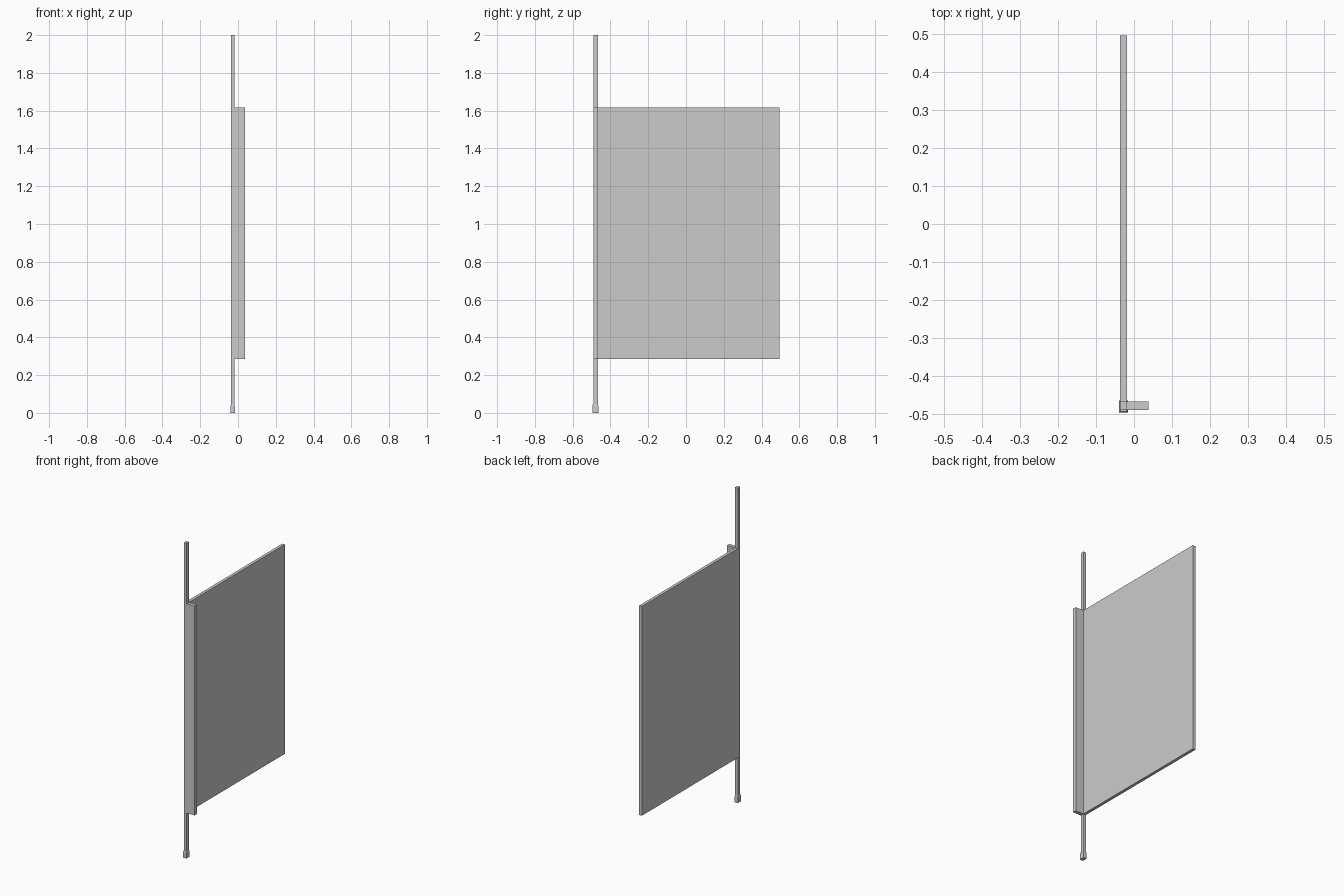
import bpy, bmesh

if "Cube" in bpy.data.objects:
    bpy.data.objects.remove(bpy.data.objects["Cube"])


def block(name, x, y, z, top_inset=0.0):
    """Box from (min, max) ranges; top_inset narrows the upper face."""
    bm = bmesh.new()
    rings = []
    for h, i in ((z[0], 0.0), (z[1], top_inset)):
        rings.append([bm.verts.new(p) for p in (
            (x[0] + i, y[0] + i, h), (x[1] - i, y[0] + i, h),
            (x[1] - i, y[1] - i, h), (x[0] + i, y[1] - i, h))])
    low, high = rings
    bm.faces.new(low[::-1])
    bm.faces.new(high)
    for k in range(4):
        n = (k + 1) % 4
        bm.faces.new((low[k], low[n], high[n], high[k]))
    mesh = bpy.data.meshes.new(name)
    bm.to_mesh(mesh)
    bm.free()
    obj = bpy.data.objects.new(name, mesh)
    bpy.context.collection.objects.link(obj)
    return obj


POST_X, POST_Y = (-0.037, -0.018), (-0.490, -0.467)
PANEL_Z = (0.286, 1.616)

# Upright post, running the full height above the foot
block("post", POST_X, POST_Y, (0.044, 2.0))

# Foot: square cap with a tapered collar
block("foot", (-0.039, -0.016), (-0.496, -0.464), (0.0, 0.036))
block("foot_collar", (-0.039, -0.016), (-0.496, -0.464), (0.036, 0.046), 0.003)

# Large side panel behind the post
block("side_panel", POST_X, (POST_Y[1], 0.496), PANEL_Z)

# Narrow front return strip beside the post
block("front_strip", (POST_X[1], 0.038), POST_Y, PANEL_Z)
